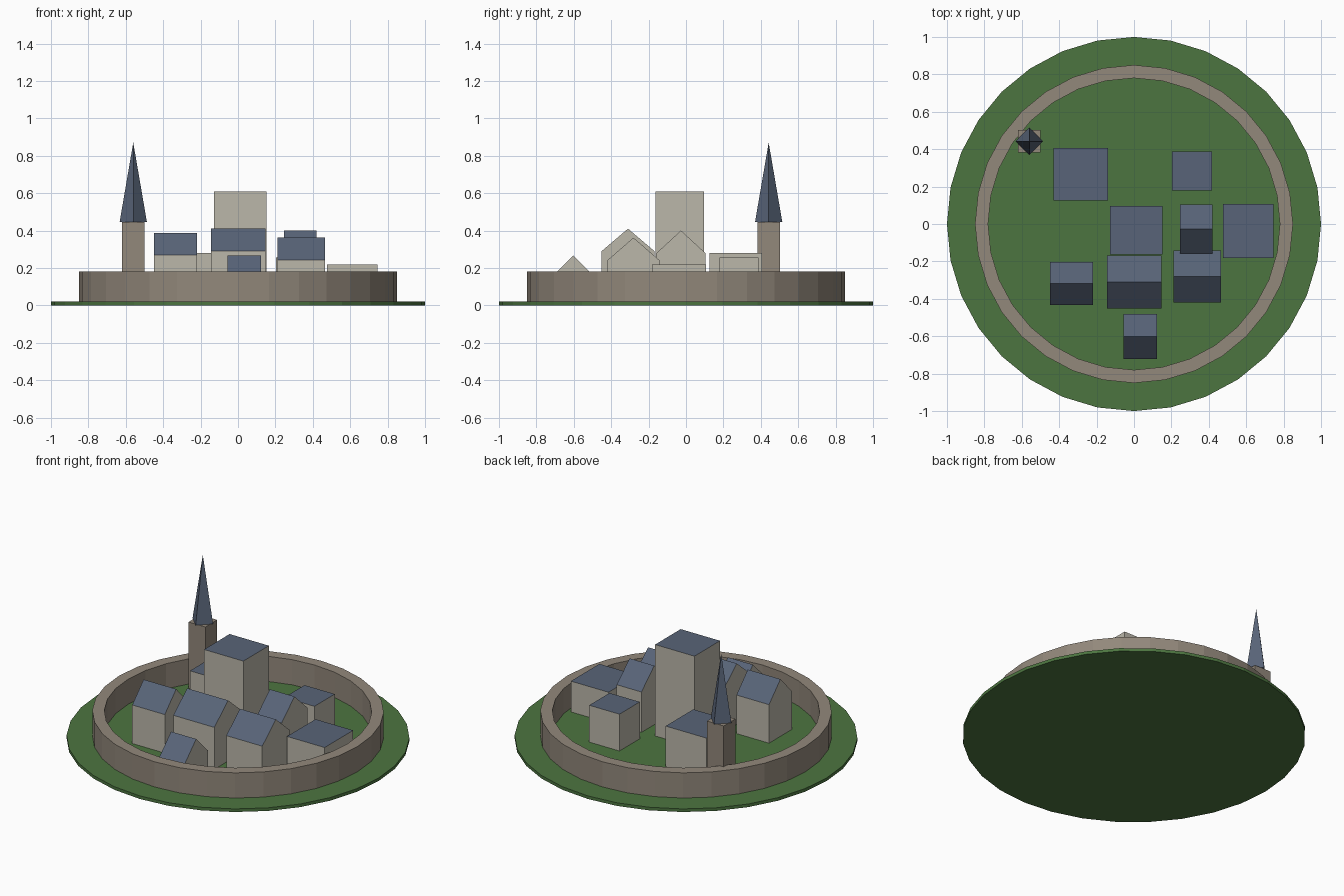
import bpy, bmesh, math

if "Cube" in bpy.data.objects:
    bpy.data.objects.remove(bpy.data.objects["Cube"])


def material(name, rgb):
    m = bpy.data.materials.new(name)
    m.diffuse_color = (*rgb, 1)
    m.use_nodes = True
    m.node_tree.nodes["Principled BSDF"].inputs["Base Color"].default_value = m.diffuse_color
    return m


GRASS = material("grass green", (0.073, 0.178, 0.051))
STONE = material("wall stone", (0.288, 0.246, 0.198))
PLASTER = material("house plaster", (0.497, 0.474, 0.402))
SLATE = material("slate blue", (0.098, 0.127, 0.188))
GROUND = 0.02


def finish(name, bm, mats, rule=None):
    """Turn a bmesh into an object; rule picks the material slot per face."""
    bmesh.ops.recalc_face_normals(bm, faces=bm.faces)
    bm.normal_update()
    for f in bm.faces:
        f.material_index = rule(f) if rule else 0
    me = bpy.data.meshes.new(name)
    bm.to_mesh(me)
    bm.free()
    for m in mats:
        me.materials.append(m)
    ob = bpy.data.objects.new(name, me)
    bpy.context.collection.objects.link(ob)
    return ob


def cone(name, sides, r1, r2, z0, z1, mat, x=0, y=0):
    bm = bmesh.new()
    bmesh.ops.create_cone(bm, cap_ends=True, segments=sides, radius1=r1,
                          radius2=r2, depth=z1 - z0)
    bmesh.ops.translate(bm, verts=bm.verts, vec=(x, y, (z0 + z1) / 2))
    return finish(name, bm, [mat])


def block(name, x0, x1, y0, y1, eave, rise=0.0, mats=(PLASTER, SLATE)):
    """Extrude a flat or gabled end profile along x; upward faces are roof."""
    profile = [(y0, GROUND), (y1, GROUND), (y1, eave)]
    if rise:
        profile.append(((y0 + y1) / 2, eave + rise))
    profile.append((y0, eave))
    bm = bmesh.new()
    end = bm.faces.new([bm.verts.new((x0, y, z)) for y, z in profile])
    new = bmesh.ops.extrude_face_region(bm, geom=[end], use_keep_orig=True)["geom"]
    bmesh.ops.translate(bm, vec=(x1 - x0, 0, 0),
                        verts=[v for v in new if isinstance(v, bmesh.types.BMVert)])
    last = len(mats) - 1
    return finish(name, bm, mats, lambda f: last if f.normal.z > 0.3 else 0)


# Grass disc
cone("grass_base", 32, 1.0, 1.0, 0, GROUND, GRASS)

# Ring wall: a rectangle section spun around the centre
SIDES = 32
bm = bmesh.new()
section = [(0.78, GROUND), (0.85, GROUND), (0.85, 0.182), (0.78, 0.182)]
rings = []
for i in range(SIDES):
    a = 2 * math.pi * i / SIDES
    rings.append([bm.verts.new((r * math.sin(a), r * math.cos(a), z)) for r, z in section])
for i in range(SIDES):
    p, q = rings[i], rings[(i + 1) % SIDES]
    for j in range(4):
        k = (j + 1) % 4
        bm.faces.new((p[j], p[k], q[k], q[j]))
finish("town_wall", bm, [STONE])

# Church tower and spire
block("tower", -0.62, -0.50, 0.382, 0.502, 0.445, mats=(STONE,))
cone("spire", 4, 0.073, 0, 0.445, 0.87, SLATE, -0.56, 0.442)

# Flat-roofed houses: x range, y range, height
flat = [(-0.43, -0.14, 0.125, 0.407, 0.28),
        (0.203, 0.418, 0.18, 0.387, 0.257),
        (-0.128, 0.152, -0.163, 0.097, 0.608),
        (0.477, 0.745, -0.183, 0.107, 0.218)]
for i, dims in enumerate(flat):
    block(f"flat_house_{i + 1}", *dims)

# Gabled houses with ridges along x: x range, y range, eave height
gabled = [(-0.45, -0.218, -0.433, -0.202, 0.268),
          (-0.145, 0.147, -0.451, -0.169, 0.29),
          (0.21, 0.466, -0.419, -0.143, 0.242),
          (0.245, 0.421, -0.157, 0.103, 0.28),
          (-0.055, 0.124, -0.723, -0.482, 0.147)]
for i, dims in enumerate(gabled):
    block(f"gabled_house_{i + 1}", *dims, rise=0.12)
